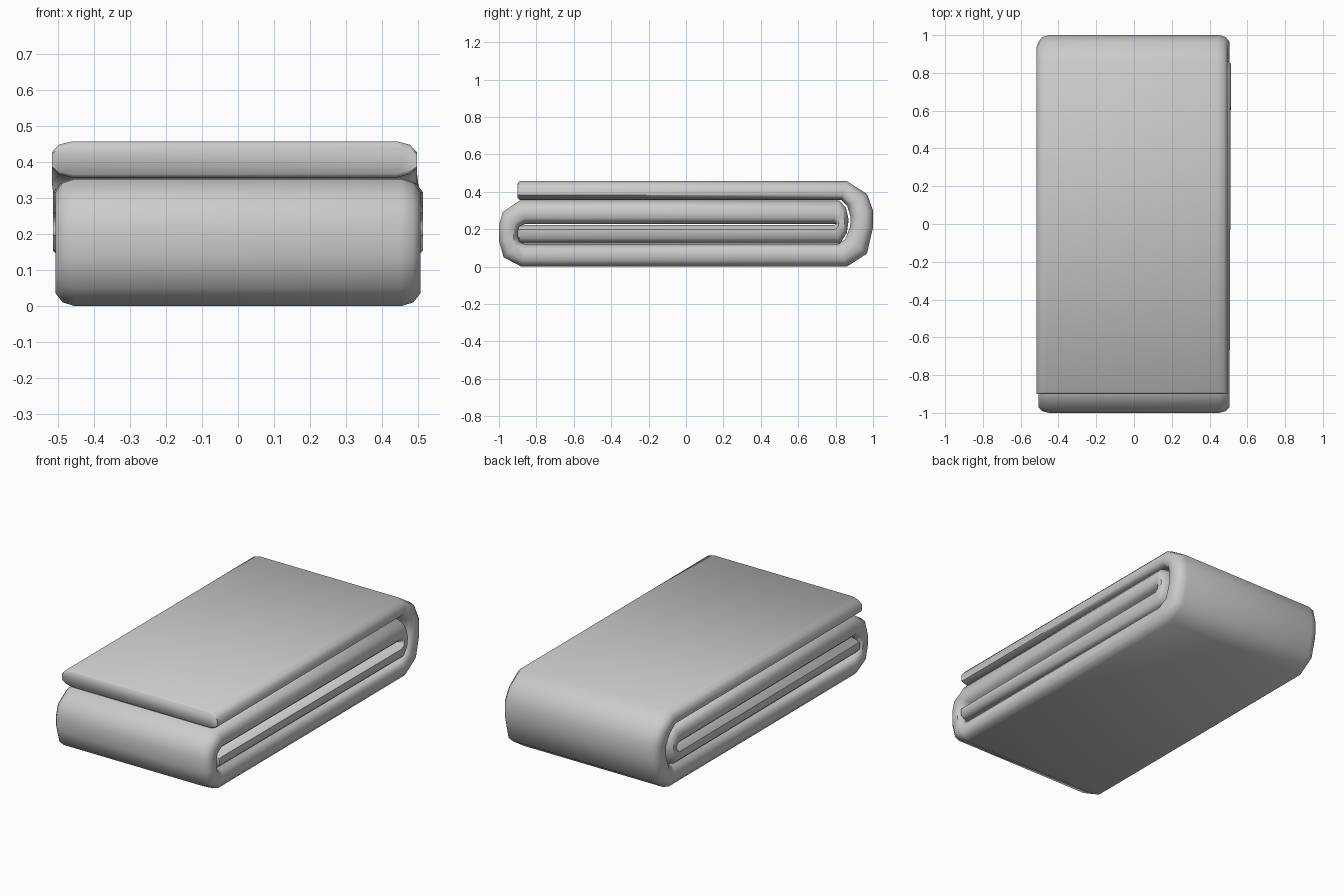
import bpy, bmesh, math

# Spiral fold seen from the side: outer y, outer z, inner y, inner z
STATIONS = [
    # top flap, free front end
    (-0.90, 0.445, -0.90, 0.367), (-0.89, 0.457, -0.89, 0.357), (0.86, 0.457, 0.83, 0.357),
    # big back bend
    (0.968, 0.388, 0.862, 0.325), (1.0, 0.30, 0.88, 0.265),
    (1.0, 0.21, 0.877, 0.21), (0.968, 0.07, 0.85, 0.145),
    # bottom layer
    (0.86, 0.0, 0.81, 0.12), (-0.88, 0.0, -0.86, 0.12),
    # front bend
    (-0.975, 0.05, -0.89, 0.135), (-1.0, 0.14, -0.897, 0.16),
    (-1.0, 0.22, -0.897, 0.195), (-0.98, 0.292, -0.888, 0.215),
    # third layer
    (-0.89, 0.353, -0.86, 0.229), (0.82, 0.353, 0.785, 0.229),
    # small inner back bend
    (0.855, 0.315, 0.797, 0.228), (0.87, 0.25, 0.80, 0.226),
    (0.86, 0.18, 0.797, 0.224),
    # second layer, free inner end
    (0.825, 0.125, 0.785, 0.222), (-0.885, 0.125, -0.885, 0.222),
    (-0.895, 0.14, -0.895, 0.21),
]
# Rounded edge of the cloth: x inset from the side, fraction through the thickness
EDGE = [(0.055, 0.0), (0.02, 0.09), (0.0, 0.3), (0.0, 0.75), (0.02, 0.91), (0.055, 1.0)]


def ring(bm, index, station):
    yo, zo, yi, zi = station
    shift = -0.01 if index < 4 else 0.0
    half = 0.513 if 13 < index < 19 else 0.506
    section = [(half - d, f) for d, f in EDGE] + [(d - half, f) for d, f in reversed(EDGE)]
    return [bm.verts.new((x + shift, yo + (yi - yo) * f, zo + (zi - zo) * f))
            for x, f in section]


# Sweep the cloth section along the fold
bm = bmesh.new()
rings = [ring(bm, i, s) for i, s in enumerate(STATIONS)]
n = len(rings[0])
for a, b in zip(rings, rings[1:]):
    for i in range(n):
        j = (i + 1) % n
        bm.faces.new((a[i], a[j], b[j], b[i]))
bm.faces.new(rings[0])
bm.faces.new(rings[-1])
bmesh.ops.recalc_face_normals(bm, faces=bm.faces)
mesh = bpy.data.meshes.new("folded_towel")
bm.to_mesh(mesh)
bm.free()
towel = bpy.data.objects.new("folded_towel", mesh)
bpy.context.collection.objects.link(towel)

# Soft shading, crisp free ends
bpy.context.view_layer.objects.active = towel
towel.select_set(True)
bpy.ops.object.shade_smooth_by_angle(angle=math.radians(50))
